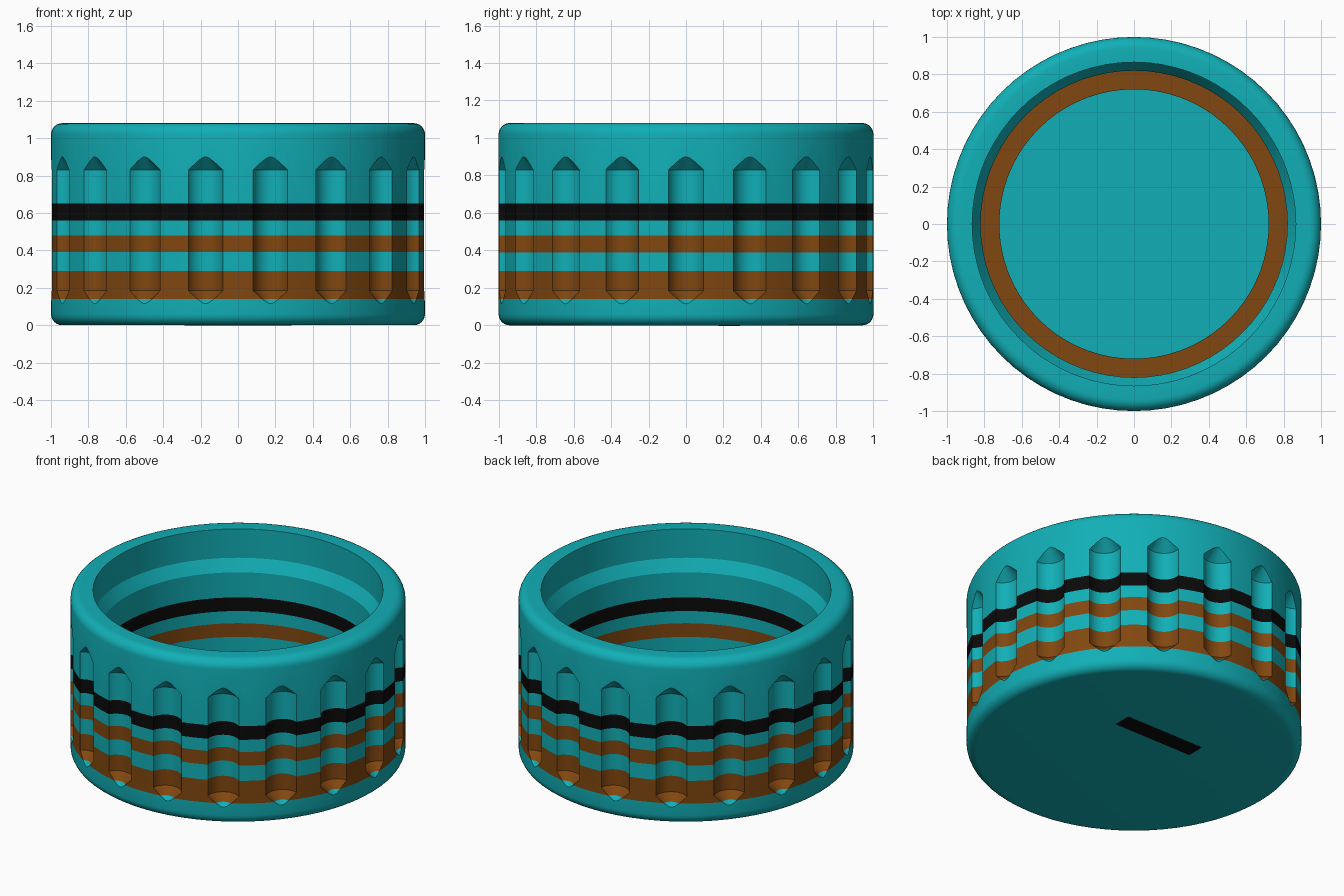
import bpy
import bmesh
from math import sin, cos, pi, radians
from mathutils import Matrix, Vector

if "Cube" in bpy.data.objects:
    bpy.data.objects.remove(bpy.data.objects["Cube"], do_unlink=True)

SEGMENTS = 72
HEIGHT = 1.08
FILLET = 0.06
GROOVES = 18
BANDS = [(0.14, 0.29, 1), (0.39, 0.48, 1), (0.56, 0.65, 2)]  # bottom, top, slot


def make_material(name, rgb):
    mat = bpy.data.materials.new(name)
    mat.use_nodes = True
    colour = (*rgb, 1)
    mat.diffuse_color = colour
    mat.node_tree.nodes["Principled BSDF"].inputs["Base Color"].default_value = colour
    return mat


def make_object(name, bm, mats=()):
    mesh = bpy.data.meshes.new(name)
    bm.to_mesh(mesh)
    bm.free()
    obj = bpy.data.objects.new(name, mesh)
    bpy.context.collection.objects.link(obj)
    for mat in mats:
        mesh.materials.append(mat)
    return obj


def revolve(bm, profile, steps, centre=(0, 0, 0)):
    """Spin a radius/height profile about a vertical axis."""
    base = Vector(centre)
    verts = [bm.verts.new(base + Vector((r, 0, z))) for r, z in profile]
    edges = [bm.edges.new(pair) for pair in zip(verts, verts[1:])]
    bmesh.ops.spin(bm, geom=verts + edges, cent=base, axis=(0, 0, 1),
                   angle=2 * pi, steps=steps, use_duplicate=False)
    bmesh.ops.remove_doubles(bm, verts=bm.verts[:], dist=1e-4)
    bmesh.ops.recalc_face_normals(bm, faces=bm.faces[:])


def arc(z, start):
    """Quarter-round outer corner, sweeping 90 degrees from start."""
    angles = [radians(start + 15 * i) for i in range(7)]
    return [(1 - FILLET + FILLET * cos(a), z + FILLET * sin(a)) for a in angles]


teal = make_material("teal", (0.0056, 0.43, 0.47))
brown = make_material("brown", (0.22, 0.063, 0.005))
black = make_material("black", (0.003, 0.003, 0.003))

# Cap shell: rounded outside, stepped bore inside
bore = [(0.865, HEIGHT), (0.865, 0.89), (0.82, 0.815), (0.82, 0.2),
        (0.72, 0.2), (0.72, 0.1), (0, 0.1)]
bm = bmesh.new()
revolve(bm, [(0, 0)] + arc(FILLET, -90) + arc(HEIGHT - FILLET, 0) + bore, SEGMENTS)
cap = make_object("cap_body", bm, (teal, brown, black))

# Grip grooves: pointed rods subtracted from the side
bm = bmesh.new()
for i in range(GROOVES):
    rod = bmesh.new()
    revolve(rod, [(0, 0.085), (0.1, 0.185), (0.1, 0.83), (0, 0.93)], 32)
    a = 2 * pi * i / GROOVES
    rod.transform(Matrix.Translation((1.03 * cos(a), 1.03 * sin(a), 0)))
    part = bpy.data.meshes.new("rod")
    rod.to_mesh(part)
    rod.free()
    bm.from_mesh(part)
    bpy.data.meshes.remove(part)
cutter = make_object("groove_cutter", bm)
cutter.hide_render = True

cut = cap.modifiers.new("grooves", "BOOLEAN")
cut.operation = "DIFFERENCE"
cut.solver = "EXACT"
cut.object = cutter
bpy.context.view_layer.objects.active = cap
cap.select_set(True)
bpy.ops.object.modifier_apply(modifier=cut.name)
bpy.data.objects.remove(cutter, do_unlink=True)

# Colour bands: slice at each band edge, then colour by height
bm = bmesh.new()
bm.from_mesh(cap.data)
for low, high, slot in BANDS:
    for z in (low, high):
        bmesh.ops.bisect_plane(bm, geom=bm.verts[:] + bm.edges[:] + bm.faces[:],
                               plane_co=(0, 0, z), plane_no=(0, 0, 1))
for face in bm.faces:
    z = face.calc_center_median().z
    face.material_index = next((s for lo, hi, s in BANDS if lo < z < hi), 0)
bm.to_mesh(cap.data)
bm.free()
bpy.ops.object.shade_smooth_by_angle(angle=radians(28))

# Dark bar painted on the underside
bm = bmesh.new()
bmesh.ops.create_cube(bm, size=1, matrix=Matrix.Translation((0, 0.23, 0))
                      @ Matrix.Diagonal((0.57, 0.115, 0.004, 1)))
make_object("underside_bar", bm, (black,))
